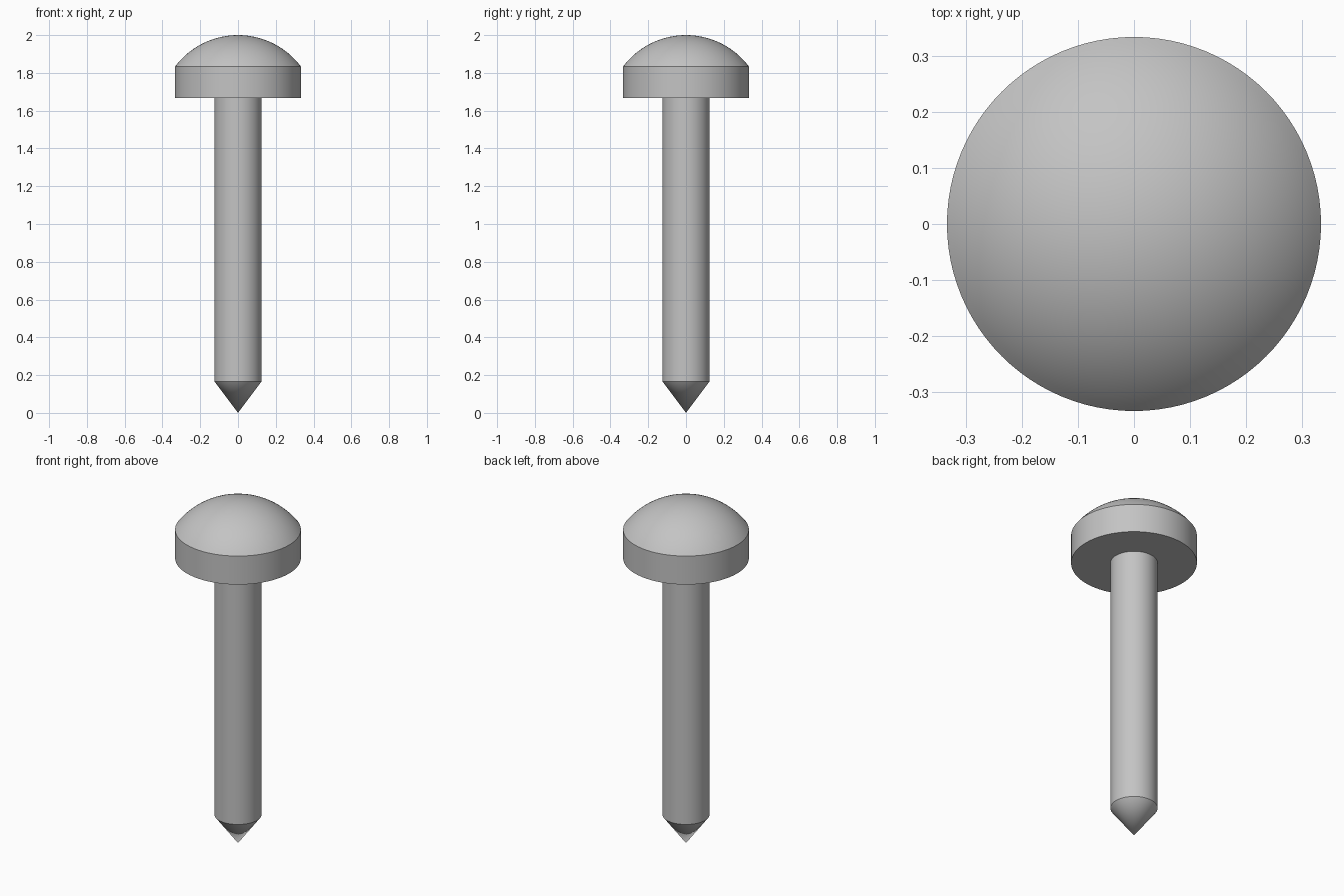
import bpy
import bmesh
import math

old = bpy.data.objects.get("Cube")
if old:
    bpy.data.objects.remove(old, do_unlink=True)

SIDES = 96
UNIT = 1 / 24  # proportions are whole multiples of this
HEAD_R, SHAFT_R = 8 * UNIT, 3 * UNIT
TIP_TOP, HEAD_BASE, RIM, TOP = 4 * UNIT, 40 * UNIT, 44 * UNIT, 48 * UNIT

steel = bpy.data.materials.new("steel_grey")
steel.use_nodes = True
colour = (0.55, 0.55, 0.55, 1)
steel.diffuse_color = colour
steel.node_tree.nodes["Principled BSDF"].inputs["Base Color"].default_value = colour


def lathe(name, profile):
    """Spin a radius/height profile about z into a smooth solid."""
    bm = bmesh.new()
    verts = [bm.verts.new((r, 0, z)) for r, z in profile]
    edges = [bm.edges.new(pair) for pair in zip(verts, verts[1:])]
    bmesh.ops.spin(bm, geom=verts + edges, cent=(0, 0, 0), axis=(0, 0, 1),
                   angle=math.tau, steps=SIDES, use_duplicate=False)
    bmesh.ops.remove_doubles(bm, verts=bm.verts, dist=1e-5)
    bmesh.ops.recalc_face_normals(bm, faces=bm.faces)
    mesh = bpy.data.meshes.new(name)
    bm.to_mesh(mesh)
    bm.free()
    mesh.materials.append(steel)
    obj = bpy.data.objects.new(name, mesh)
    bpy.context.collection.objects.link(obj)
    bpy.ops.object.select_all(action="DESELECT")
    obj.select_set(True)
    bpy.context.view_layer.objects.active = obj
    bpy.ops.object.shade_smooth_by_angle(angle=math.radians(30))
    return obj


# Shaft with pointed tip
lathe("shaft", [(0, 0), (SHAFT_R, TIP_TOP), (SHAFT_R, HEAD_BASE), (0, HEAD_BASE)])

# Head: flat underside, straight rim and a spherical cap
rise = TOP - RIM
radius = (HEAD_R ** 2 + rise ** 2) / (2 * rise)
sweep = math.asin(HEAD_R / radius)
STEPS = 20
dome = []
for i in range(STEPS + 1):
    a = sweep * (1 - i / STEPS)
    dome.append((radius * math.sin(a), TOP - radius + radius * math.cos(a)))
lathe("head", [(0, HEAD_BASE), (HEAD_R, HEAD_BASE)] + dome)
